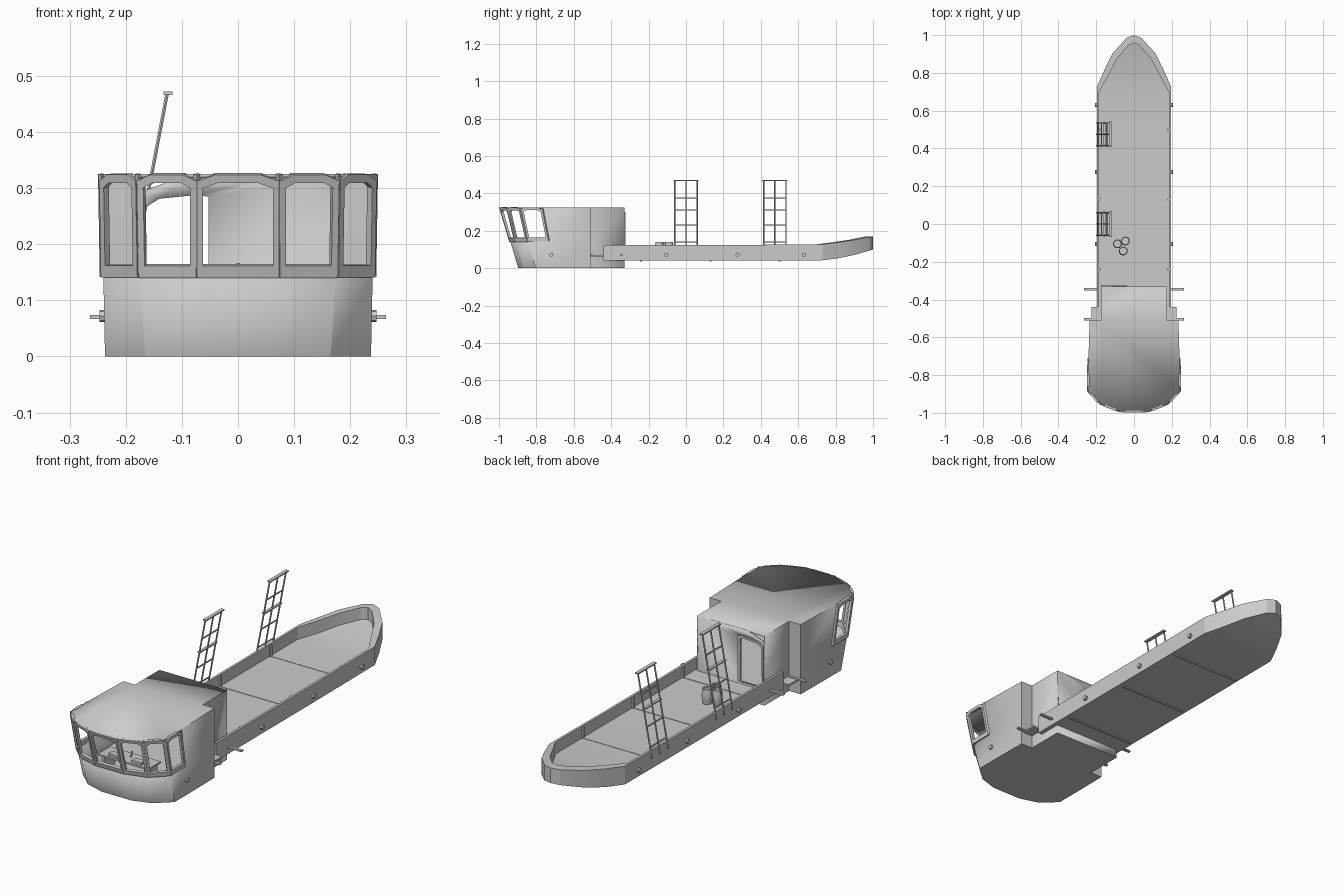
import bpy, bmesh, math
from mathutils import Vector

if "Cube" in bpy.data.objects:
    bpy.data.objects.remove(bpy.data.objects["Cube"])


def make(name, verts, faces, solid=0, offset=-1, smooth=None):
    bm = bmesh.new()
    vs = [bm.verts.new(v) for v in verts]
    for f in faces:
        bm.faces.new([vs[i] for i in f])
    bmesh.ops.remove_doubles(bm, verts=bm.verts, dist=1e-5)
    bmesh.ops.recalc_face_normals(bm, faces=bm.faces)
    me = bpy.data.meshes.new(name)
    bm.to_mesh(me)
    bm.free()
    ob = bpy.data.objects.new(name, me)
    bpy.context.collection.objects.link(ob)
    if solid:
        m = ob.modifiers.new("thickness", 'SOLIDIFY')
        m.thickness, m.offset = solid, offset
    if smooth:
        bpy.ops.object.select_all(action='DESELECT')
        bpy.context.view_layer.objects.active = ob
        ob.select_set(True)
        bpy.ops.object.shade_smooth_by_angle(angle=math.radians(smooth))
    return ob


def box(name, c, s):
    v = [(c[0] + s[0] * i / 2, c[1] + s[1] * j / 2, c[2] + s[2] * k / 2)
         for i in (-1, 1) for j in (-1, 1) for k in (-1, 1)]
    return make(name, v, [(0, 1, 3, 2), (4, 6, 7, 5), (0, 4, 5, 1), (2, 3, 7, 6), (0, 2, 6, 4), (1, 5, 7, 3)])


def rod(name, p, q, r, n=6):
    p, q = Vector(p), Vector(q)
    rot = (q - p).to_track_quat('Z', 'Y')
    v = [e + rot @ Vector((r * math.cos(2 * math.pi * i / n), r * math.sin(2 * math.pi * i / n), 0))
         for e in (p, q) for i in range(n)]
    f = [(i, (i + 1) % n, n + (i + 1) % n, n + i) for i in range(n)] + [tuple(range(n)), tuple(range(n, 2 * n))]
    return make(name, v, f, smooth=40 if n > 8 else None)


def lathe(name, c, prof, n=16):
    v = [(c[0] + r * math.cos(2 * math.pi * i / n), c[1] + r * math.sin(2 * math.pi * i / n), z)
         for r, z in prof for i in range(n)]
    f = [(k * n + i, k * n + (i + 1) % n, (k + 1) * n + (i + 1) % n, (k + 1) * n + i)
         for k in range(len(prof) - 1) for i in range(n)]
    f += [tuple(range(n)), tuple(range(len(v) - n, len(v)))]
    return make(name, v, f, smooth=40)


OUTER = [(0, 0), (1, 0), (1, .9), (.75, 1), (.25, 1), (0, 1)]


def panel(quad, inner, outer=OUTER):
    """Ring of faces around an opening, mapped onto a quad."""
    a, b, c, d = [Vector(q) for q in quad]
    at = lambda u, w: (a.lerp(b, u)).lerp(d.lerp(c, u), w)
    n = len(inner)
    return [at(*p) for p in outer + inner], [(i, (i + 1) % n, n + (i + 1) % n, n + i) for i in range(n)]


# hull: trough with a raised pointed bow
def rise(y, z, dz, p):
    return z + dz * max(0, (y - .68) / .32) ** p


out_pts = [(.195, -.44), (.195, .3), (.195, .73), (.155, .82), (.112, .905), (.04, .985), (0, 1)]
in_pts = [(.184, -.44), (.184, .3), (.184, .70), (.137, .785), (.09, .875), (.03, .945), (0, .96)]
loops = [[(x, y, rise(y, .04, .06, 1.8)) for x, y in out_pts],
         [(x, y, rise(y, .124, .046, 1.4)) for x, y in out_pts],
         [(x, y, rise(Y, .124, .046, 1.4)) for (x, y), (_, Y) in zip(in_pts, out_pts)],
         [(x, y, rise(y, .07, .055, 1.5)) for x, y in in_pts]]
n = len(out_pts)
verts = [(s * x, y, z) for s in (1, -1) for lp in loops for x, y, z in lp]
idx = lambda side, l, i: side * 4 * n + l * n + i
faces = []
for i in range(n - 1):
    for s in (0, 1):
        for l in range(3):
            faces.append((idx(s, l, i), idx(s, l, i + 1), idx(s, l + 1, i + 1), idx(s, l + 1, i)))
    for l in (0, 3):
        if i < n - 2:
            faces.append((idx(0, l, i), idx(0, l, i + 1), idx(1, l, i + 1), idx(1, l, i)))
        else:
            faces.append((idx(0, l, i), idx(0, l, i + 1), idx(1, l, i)))
faces.append(tuple(idx(0, l, 0) for l in range(4)) + tuple(idx(1, l, 0) for l in (3, 2, 1, 0)))
make("hull", verts, faces, smooth=20)

# deck seams, ribs and hull studs
for y in (-.24, .13, .5):
    box("deck_seam", (0, y, .07), (.368, .006, .004))
    box("under_beam", (0, y, .038), (.36, .01, .006))
    for s in (-1, 1):
        box("wall_rib", (s * .181, y, .096), (.008, .012, .052))
for s in (-1, 1):
    for y in (-.105, .275, .63):
        rod("hull_stud", (s * .19, y, .072), (s * .206, y, .072), .011, 8)
    rod("cabin_stud", (s * .23, -.72, .072), (s * .247, -.72, .072), .011, 8)
    for y in (-.345, -.505):
        box("side_peg", (s * .218, y, .07), (.092, .014, .007))

# cabin outline at the foot, the sill and the roof
rear = [(.235, -.51), (.175, -.51), (.175, -.33)]
levels = [(0, [(.075, -.897), (.165, -.87), (.237, -.805), (.237, -.70)]),
          (.145, [(.073, -.94), (.175, -.91), (.24, -.845), (.24, -.735)]),
          (.325, [(.073, -.993), (.178, -.952), (.243, -.885), (.243, -.77)])]
rings = []
for z, half in levels:
    half = half + rear
    rings.append([(-x, y, z) for x, y in reversed(half)] + [(x, y, z) for x, y in half])
m = len(rings[0])
verts = [p for r in rings for p in r]
faces = [tuple(range(m)), tuple(range(2 * m, 3 * m))]
for i in range(m - 1):
    faces.append((i, i + 1, m + i + 1, m + i))
    if not 3 <= i <= 9:
        faces.append((m + i, m + i + 1, 2 * m + i + 1, 2 * m + i))

# rear wall with the open doorway
door = [(.649, .25), (.968, .25), (.968, .82), (.9, .865), (.71, .885), (.649, .875)]
pv, pf = panel([rings[0][m - 1], rings[0][0], rings[2][0], rings[2][m - 1]], door)
faces += [tuple(len(verts) + i for i in f) for f in pf]
verts += pv
make("cabin_shell", verts, faces, solid=.006, smooth=25)
trim = [(u + (.025 if u > .8 else -.035), w + (.03 if w > .5 else 0)) for u, w in door]
pv, pf = panel([(.175, -.327, 0), (-.175, -.327, 0), (-.175, -.327, .325), (.175, -.327, .325)], door, trim)
make("door_frame", pv, pf, solid=.008, offset=0)

# seven arched window frames round the front
for i in range(3, 10):
    a, b, c, d = rings[1][i], rings[1][i + 1], rings[2][i + 1], rings[2][i]
    w = (Vector(b) - Vector(a)).length
    e = .011 / w
    hole = [(e, .1), (1 - e, .1), (1 - e, .87), (.75, .92), (.25, .92), (e, .87)]
    rim = [(0, -.02), (1, -.02), (1, .94), (.78, 1), (.22, 1), (0, .94)]
    pv, pf = panel((a, b, c, d), hole, rim)
    make("window_frame", pv, pf, solid=.013, offset=0)
    # slanted post at each frame edge
    rod("window_post", a, d, .006, 4)
rod("window_post", rings[1][10], rings[2][10], .006, 4)

# cabin interior: floor and control desk
box("cabin_floor", (0, -.62, .066), (.45, .36, .008))
box("entry_floor", (0, -.42, .066), (.34, .17, .008))
box("desk_top", (0, -.80, .138), (.26, .09, .008))
for s in (-1, 1):
    box("desk_leg", (s * .11, -.80, .1), (.012, .08, .07))
    box("desk_console", (s * .06, -.82, .147), (.05, .03, .012))
rod("desk_lever", (0, -.79, .14), (0, -.78, .165), .004)

# two leaning ladders on the left rail
for yc in (0, .475):
    at = lambda z: -.195 + (z - .11) * .069 / .36
    for dy in (-.06, 0, .06):
        rod("ladder_leg", (at(.09), yc + dy, .09), (at(.47), yc + dy, .47), .0035)
    for z in (.14, .23, .375):
        rod("ladder_rung", (at(z), yc - .063, z), (at(z), yc + .063, z), .0035)
    box("ladder_board", (at(.31), yc, .31), (.013, .13, .006))
    box("ladder_top_board", (at(.47) + .001, yc, .469), (.016, .135, .006))

# cluster of three barrels
for c in ((-.088, -.105), (-.046, -.09), (-.057, -.143)):
    lathe("barrel", c, [(.019, .07), (.0225, .09), (.0235, .105), (.0225, .12), (.02, .139), (.0165, .139), (.0165, .132)])
